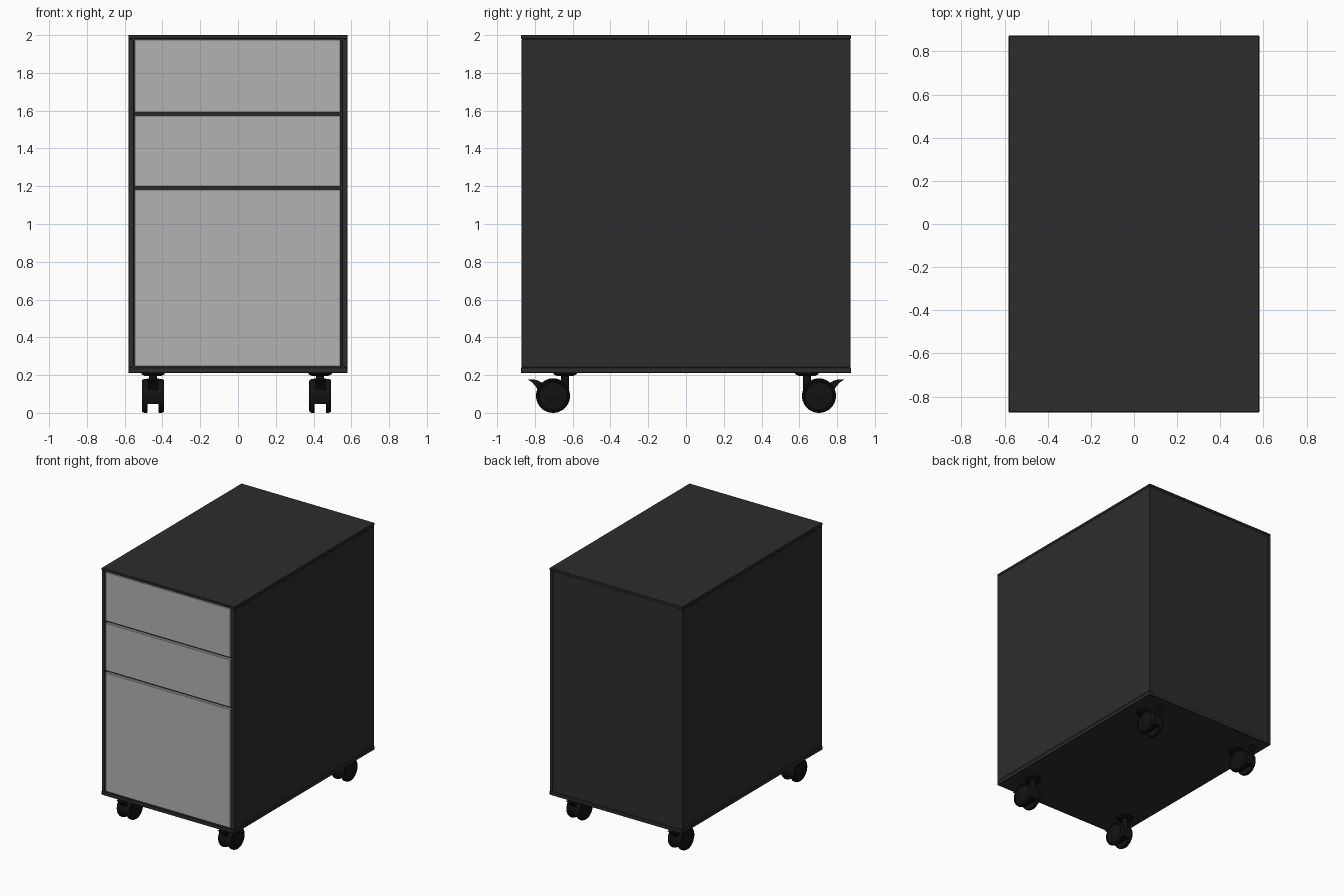
import bpy, bmesh, math
from mathutils import Matrix, Vector

if "Cube" in bpy.data.objects:
    bpy.data.objects.remove(bpy.data.objects["Cube"])


def material(name, value):
    m = bpy.data.materials.new(name)
    m.diffuse_color = (value, value, value, 1)
    m.use_nodes = True
    m.node_tree.nodes["Principled BSDF"].inputs["Base Color"].default_value = m.diffuse_color
    return m


CASE = material("dark_case", 0.026)
FRONT = material("grey_front", 0.45)
BLACK = material("black_plastic", 0.006)


def finish(name, bm, mat, smooth=False, place=Matrix()):
    bmesh.ops.recalc_face_normals(bm, faces=bm.faces)
    mesh = bpy.data.meshes.new(name)
    bm.to_mesh(mesh)
    bm.free()
    mesh.materials.append(mat)
    ob = bpy.data.objects.new(name, mesh)
    bpy.context.collection.objects.link(ob)
    ob.matrix_world = place
    if smooth:
        bpy.ops.object.select_all(action='DESELECT')
        ob.select_set(True)
        bpy.context.view_layer.objects.active = ob
        bpy.ops.object.shade_smooth_by_angle(angle=math.radians(35))
    return ob


def box(name, x, y, z, mat, bevel=0.003):
    bm = bmesh.new()
    bmesh.ops.create_cube(bm, size=1)
    for v in bm.verts:
        v.co = [(a + b) / 2 + c * (b - a) for (a, b), c in zip((x, y, z), v.co)]
    if bevel:
        bmesh.ops.bevel(bm, geom=bm.edges[:], offset=bevel, segments=1, affect='EDGES')
    return finish(name, bm, mat)


def lathe(name, profile, axis, centre, place, sides=40):
    # profile holds (radius, position along axis)
    bm = bmesh.new()
    pts = [Vector((0, r, h) if axis == 'Z' else (h, r, 0)) for r, h in profile]
    vs = [bm.verts.new(p) for p in pts]
    es = [bm.edges.new(p) for p in zip(vs, vs[1:])]
    bmesh.ops.spin(bm, geom=vs + es, cent=(0, 0, 0), steps=sides, angle=2 * math.pi,
                   axis=(0, 0, 1) if axis == 'Z' else (1, 0, 0))
    bmesh.ops.remove_doubles(bm, verts=bm.verts, dist=1e-5)
    bmesh.ops.translate(bm, verts=bm.verts, vec=centre)
    return finish(name, bm, BLACK, True, place)


def side_profile(name, pts, half, place):
    # extrude a (y, z) outline across x
    bm = bmesh.new()
    f = bm.faces.new([bm.verts.new((-half, y, z)) for y, z in pts])
    r = bmesh.ops.extrude_face_region(bm, geom=[f])
    bmesh.ops.translate(bm, vec=(2 * half, 0, 0),
                        verts=[v for v in r['geom'] if isinstance(v, bmesh.types.BMVert)])
    return finish(name, bm, BLACK, True, place)


# Cabinet shell
W, D = 0.581, 0.873
box("top_panel", (-W, W), (-D, D), (1.979, 2.0), CASE)
box("bottom_panel", (-W, W), (-D, D), (0.21, 0.24), CASE)
for side, s in (("left", -1), ("right", 1)):
    box(side + "_side_panel", sorted((s * 0.551, s * W)), (-0.871, 0.871), (0.24, 1.979), CASE)
box("back_panel", (-0.551, 0.551), (0.84, 0.868), (0.24, 1.979), CASE, 0)

# Drawer fronts with dark recessed rails behind the gaps
drawers = (("top", 1.588, 1.977), ("middle", 1.196, 1.575), ("file", 0.243, 1.183))
for label, z0, z1 in drawers:
    box(label + "_drawer_front", (-0.549, 0.543), (-0.87, -0.845), (z0, z1), FRONT, 0.004)
for label, z in (("upper", 1.582), ("lower", 1.19)):
    box(label + "_rail", (-0.551, 0.551), (-0.85, -0.82), (z - 0.03, z + 0.03), CASE, 0)
box("right_filler", (0.54, 0.551), (-0.855, -0.82), (0.24, 1.979), CASE, 0)


# Twin-wheel caster, stem at y = 0 and wheels trailing toward -y
def caster(label, place):
    wy, wz = -0.064, 0.09
    lathe(label + "_mount_plate", [(0, 0.211), (0.062, 0.211), (0.062, 0.205),
                                   (0.042, 0.195), (0, 0.195)], 'Z', (0, 0, 0), place)
    lathe(label + "_stem", [(0, 0.2), (0.021, 0.2), (0.021, 0.1), (0, 0.1)],
          'Z', (0, 0, 0), place, 20)
    for n, s in (("left", -1), ("right", 1)):
        prof = [(0, 0.03), (0.089, 0.03), (0.09, 0.034), (0.09, 0.046), (0.084, 0.057),
                (0.077, 0.058), (0.073, 0.053), (0.02, 0.053), (0.015, 0.056), (0, 0.056)]
        lathe(f"{label}_{n}_wheel", [(r, s * h) for r, h in prof], 'X', (0, wy, wz), place)
    # hood between the wheels: disc with a flat underside
    arc = [math.radians(-28 + 236 * i / 24) for i in range(25)]
    side_profile(label + "_hood", [(wy + 0.088 * math.cos(a), wz + 0.093 * math.sin(a))
                                   for a in arc], 0.032, place)
    # curved brake lever
    side_profile(label + "_brake_lever",
                 [(-0.196, 0.176), (-0.17, 0.178), (-0.145, 0.172), (-0.12, 0.158),
                  (-0.12, 0.12), (-0.146, 0.125), (-0.158, 0.143), (-0.176, 0.162)],
                 0.027, place)


for end, y, turn in (("front", -0.64, 0), ("rear", 0.64, math.pi)):
    for side, x in (("left", -0.45), ("right", 0.435)):
        caster(f"{end}_{side}_caster",
               Matrix.Translation((x, y, 0)) @ Matrix.Rotation(turn, 4, 'Z'))
